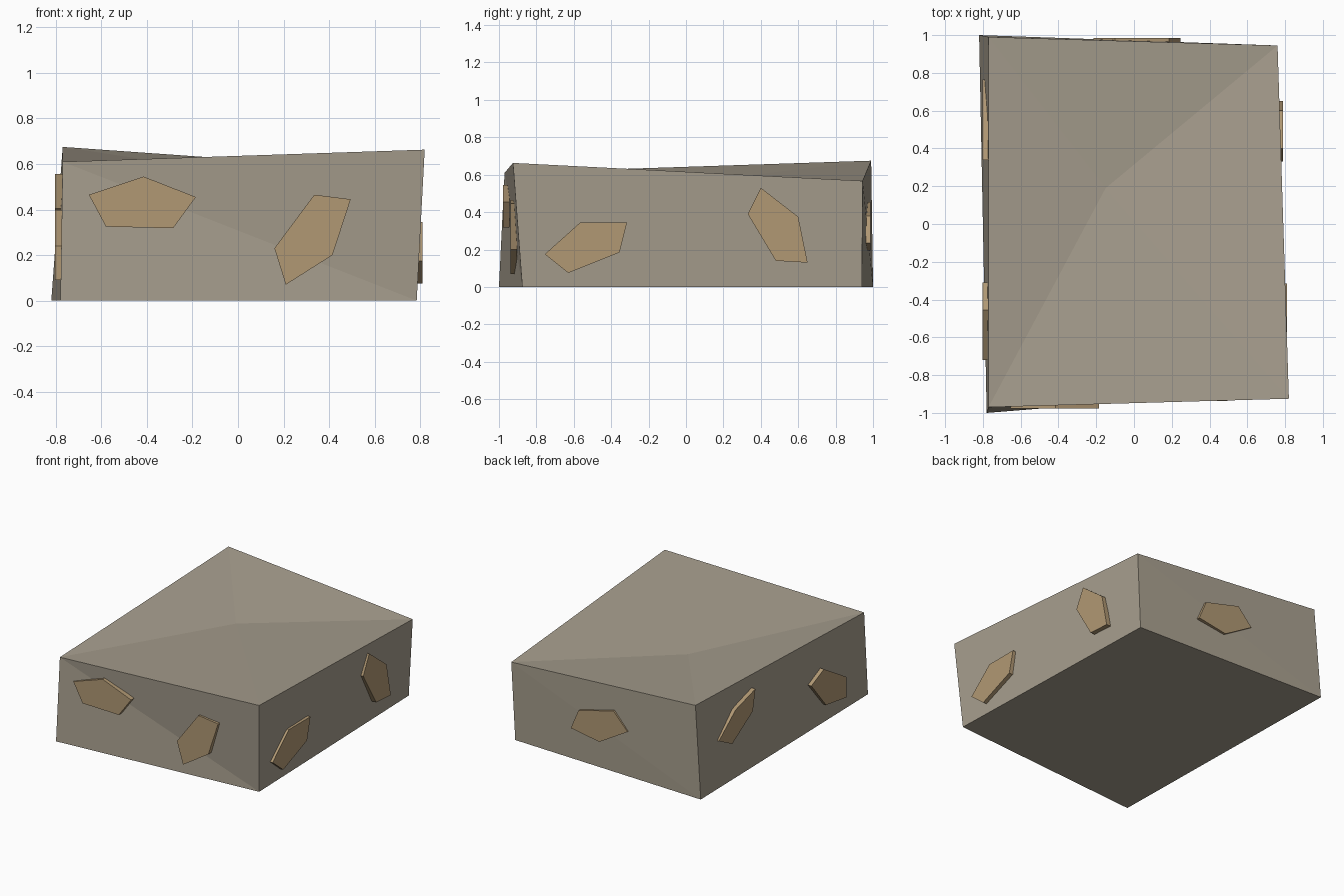
import bpy, bmesh
from mathutils import Vector

if "Cube" in bpy.data.objects:
    bpy.data.objects.remove(bpy.data.objects["Cube"])


def material(name, rgb):
    m = bpy.data.materials.new(name)
    m.diffuse_color = (*rgb, 1)
    m.use_nodes = True
    m.node_tree.nodes["Principled BSDF"].inputs["Base Color"].default_value = m.diffuse_color
    return m


def build(name, verts, faces, mat):
    me = bpy.data.meshes.new(name)
    bm = bmesh.new()
    vs = [bm.verts.new(v) for v in verts]
    for f in faces:
        bm.faces.new([vs[i] for i in f])
    bmesh.ops.recalc_face_normals(bm, faces=bm.faces)
    bm.to_mesh(me)
    bm.free()
    me.materials.append(mat)
    ob = bpy.data.objects.new(name, me)
    bpy.context.collection.objects.link(ob)
    return ob


stone = material("grey stone", (0.385, 0.342, 0.270))
tan = material("tan stone", (0.440, 0.316, 0.174))

# Irregular stone block: four bottom corners, four top corners, sunken top centre
corners = [(-0.78, -1.0, 0), (0.785, -0.875, 0), (0.731, 0.94, 0), (-0.82, 1.0, 0),
           (-0.77, -0.97, 0.61), (0.82, -0.925, 0.663), (0.76, 0.945, 0.567), (-0.77, 0.99, 0.675),
           (-0.15, 0.19, 0.58)]
faces = [(0, 3, 2, 1)]
for i in range(4):
    j = (i + 1) % 4
    faces += [(i, j, 4 + i), (j, 4 + j, 4 + i), (4 + i, 4 + j, 8)]
build("stone_block", corners, faces, stone)


# Flat chips: five-sided outline on a plane, extruded inward to the block
def chip(name, axis, outer, outline, depth=0.035):
    inner = outer - depth * (1 if outer > 0 else -1)
    n = len(outline)
    verts = [Vector((d, a, z)) if axis == "x" else Vector((a, d, z))
             for d in (outer, inner) for a, z in outline]
    fs = [tuple(range(n)), tuple(range(n, 2 * n))]
    fs += [(i, (i + 1) % n, n + (i + 1) % n, n + i) for i in range(n)]
    build(name, verts, fs, tan)


chip("front_chip_left", "y", -0.978,
     [(-0.655, 0.465), (-0.415, 0.545), (-0.185, 0.455), (-0.285, 0.318), (-0.58, 0.325)])
chip("front_chip_right", "y", -0.938,
     [(0.16, 0.23), (0.335, 0.465), (0.495, 0.445), (0.415, 0.2), (0.21, 0.07)])
chip("right_chip_front", "x", 0.81,
     [(-0.755, 0.175), (-0.565, 0.345), (-0.315, 0.345), (-0.355, 0.185), (-0.63, 0.075)])
chip("right_chip_back", "x", 0.788,
     [(0.33, 0.39), (0.4, 0.53), (0.6, 0.375), (0.65, 0.13), (0.48, 0.14)])
chip("left_chip_back", "x", -0.803,
     [(0.765, 0.335), (0.57, 0.49), (0.34, 0.557), (0.37, 0.405), (0.61, 0.255)])
chip("left_chip_front", "x", -0.803,
     [(-0.31, 0.33), (-0.456, 0.398), (-0.72, 0.24), (-0.72, 0.09), (-0.48, 0.125)])
chip("back_chip", "y", 0.986,
     [(0.247, 0.235), (0.185, 0.38), (-0.1, 0.454), (-0.215, 0.33), (0.015, 0.195)])
